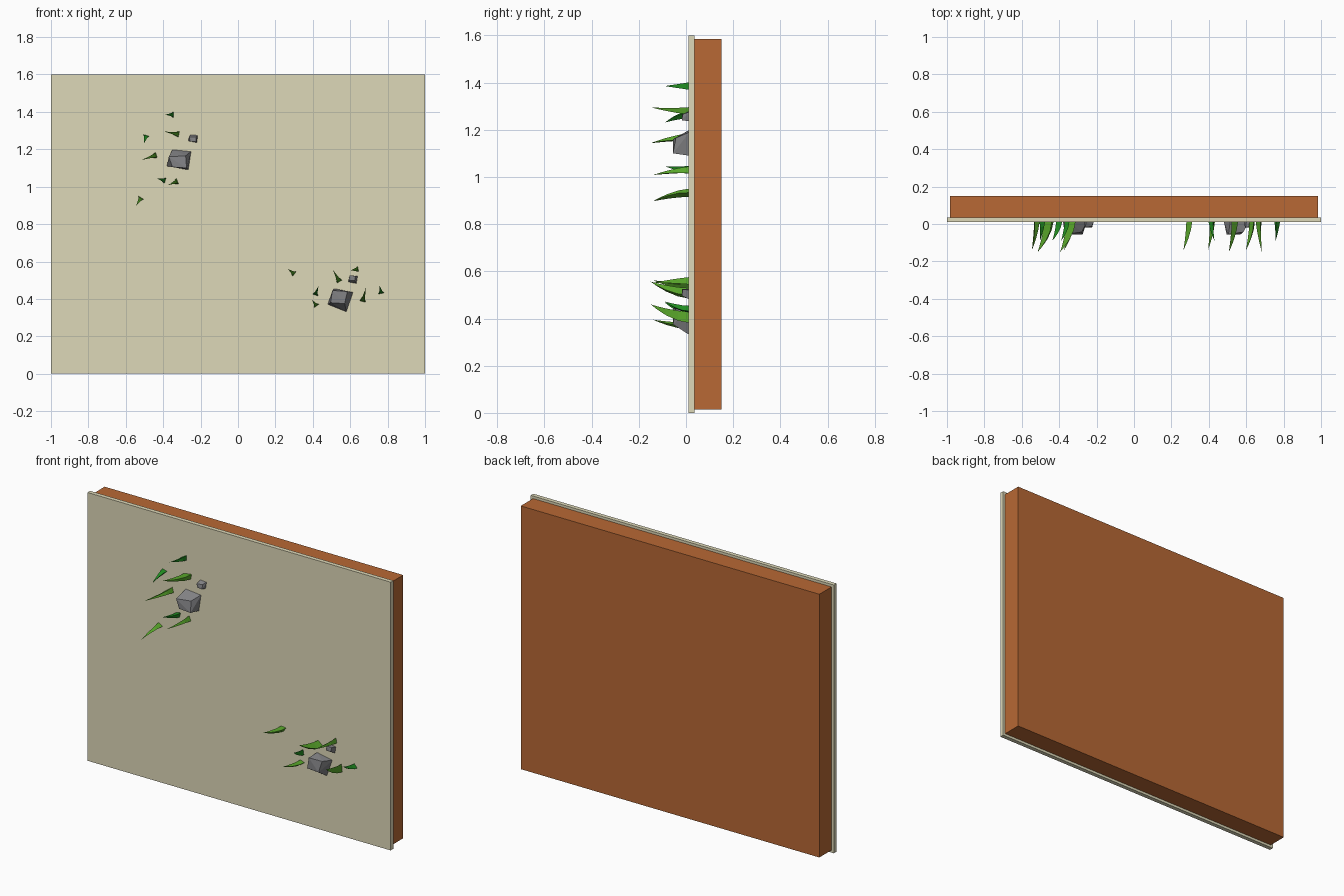
import bpy, bmesh
from mathutils import Vector

if "Cube" in bpy.data.objects:
    bpy.data.objects.remove(bpy.data.objects["Cube"])


def material(name, rgb):
    m = bpy.data.materials.new(name)
    m.diffuse_color = (*rgb, 1)
    m.use_nodes = True
    m.node_tree.nodes["Principled BSDF"].inputs["Base Color"].default_value = m.diffuse_color
    return m


SAND = material("sand", (0.73, 0.69, 0.48))
EARTH = material("earth", (0.48, 0.14, 0.035))
LIGHT = material("light_green", (0.10, 0.39, 0.024))
DARK = material("dark_green", (0.015, 0.27, 0.015))
STONE = material("stone", (0.22, 0.22, 0.23))
FRONT = 0.015  # roots sit slightly inside the sand layer


def finish(name, bm, mat):
    bmesh.ops.recalc_face_normals(bm, faces=bm.faces)
    me = bpy.data.meshes.new(name)
    bm.to_mesh(me)
    bm.free()
    me.materials.append(mat)
    ob = bpy.data.objects.new(name, me)
    bpy.context.collection.objects.link(ob)


def box(name, lo, hi, mat):
    lo, hi = Vector(lo), Vector(hi)
    bm = bmesh.new()
    bmesh.ops.create_cube(bm, size=1)
    bmesh.ops.scale(bm, vec=hi - lo, verts=bm.verts)
    bmesh.ops.translate(bm, vec=(lo + hi) / 2, verts=bm.verts)
    finish(name, bm, mat)


def blade(name, tip, far, reach, mat):
    # curved three-sided spike, flat root on the sand, sweeping towards the tip
    tip, far = Vector(tip), Vector(far)
    span = far - tip
    side = Vector((-span.y, span.x)).normalized() * 0.016
    bm = bmesh.new()
    rings = []
    for t in (0, 0.3, 0.6, 0.82):
        near = tip + span * 0.42 * (1 - t ** 1.6)
        back = tip + span * (1 - t ** 1.8)
        w = side * (1 - t)
        y = FRONT + (-reach - FRONT) * t
        rings.append([bm.verts.new((p.x, y, p.y)) for p in (near, back + w, back - w)])
    end = bm.verts.new((tip.x, -reach, tip.y))
    bm.faces.new(rings[0])
    for a, b in zip(rings, rings[1:]):
        for i in range(3):
            j = (i + 1) % 3
            bm.faces.new((a[i], a[j], b[j], b[i]))
    for i in range(3):
        bm.faces.new((rings[-1][i], rings[-1][(i + 1) % 3], end))
    finish(name, bm, mat)


def rock(name, centre, root, face, depth, scale=1):
    # tilted block: hull of a root outline and a front outline
    bm = bmesh.new()
    for outline, y in ((root, FRONT), (face, -depth)):
        for i, (x, z) in enumerate(outline):
            dy = 0.012 * scale * (i == 1) if y < 0 else 0
            bm.verts.new((centre[0] + x * scale, y + dy, centre[1] + z * scale))
    bmesh.ops.convex_hull(bm, input=bm.verts)
    bmesh.ops.dissolve_limit(bm, angle_limit=0.02, verts=bm.verts, edges=bm.edges)
    finish(name, bm, STONE)


# ground slab
box("earth_block", (-0.985, 0.03, 0.015), (0.985, 0.15, 1.585), EARTH)
box("sand_layer", (-1, 0.01, 0), (1, 0.035, 1.6), SAND)

# grass: tip (x, z), far root edge (x, z), reach; short blades are darker
blades = [
    ((-0.39, 1.385), (-0.345, 1.385), 0.09),
    ((-0.395, 1.295), (-0.315, 1.28), 0.15),
    ((-0.503, 1.23), (-0.49, 1.275), 0.09),
    ((-0.515, 1.143), (-0.435, 1.17), 0.15),
    ((-0.437, 1.045), (-0.388, 1.032), 0.09),
    ((-0.374, 1.008), (-0.323, 1.03), 0.14),
    ((-0.546, 0.897), (-0.518, 0.942), 0.14),
    ((0.264, 0.562), (0.302, 0.533), 0.14),
    ((0.507, 0.556), (0.543, 0.492), 0.15),
    ((0.598, 0.551), (0.643, 0.56), 0.14),
    ((0.43, 0.468), (0.413, 0.42), 0.09),
    ((0.396, 0.395), (0.42, 0.362), 0.14),
    ((0.684, 0.46), (0.666, 0.385), 0.15),
    ((0.757, 0.472), (0.766, 0.428), 0.09),
]
for i, (tip, far, reach) in enumerate(blades):
    blade(f"grass_blade_{i + 1}", tip, far, reach, DARK if reach < 0.1 else LIGHT)

# rocks
root_a = [(-0.035, 0.05), (0.065, 0.04), (0.05, -0.06), (-0.065, -0.04)]
face_a = [(-0.055, 0.01), (0.035, 0.015), (0.04, -0.05), (-0.035, -0.045)]
root_b = [(-0.035, 0.06), (0.067, 0.04), (0.03, -0.065), (-0.07, -0.025)]
face_b = [(-0.045, 0.05), (0.035, 0.045), (0.02, -0.02), (-0.055, -0.015)]
rock("large_rock_upper", (-0.315, 1.15), root_a, face_a, 0.055)
rock("small_rock_upper", (-0.24, 1.26), root_a, face_a, 0.018, 0.4)
rock("large_rock_lower", (0.55, 0.395), root_b, face_b, 0.055)
rock("small_rock_lower", (0.615, 0.505), root_a, face_b, 0.018, 0.4)
